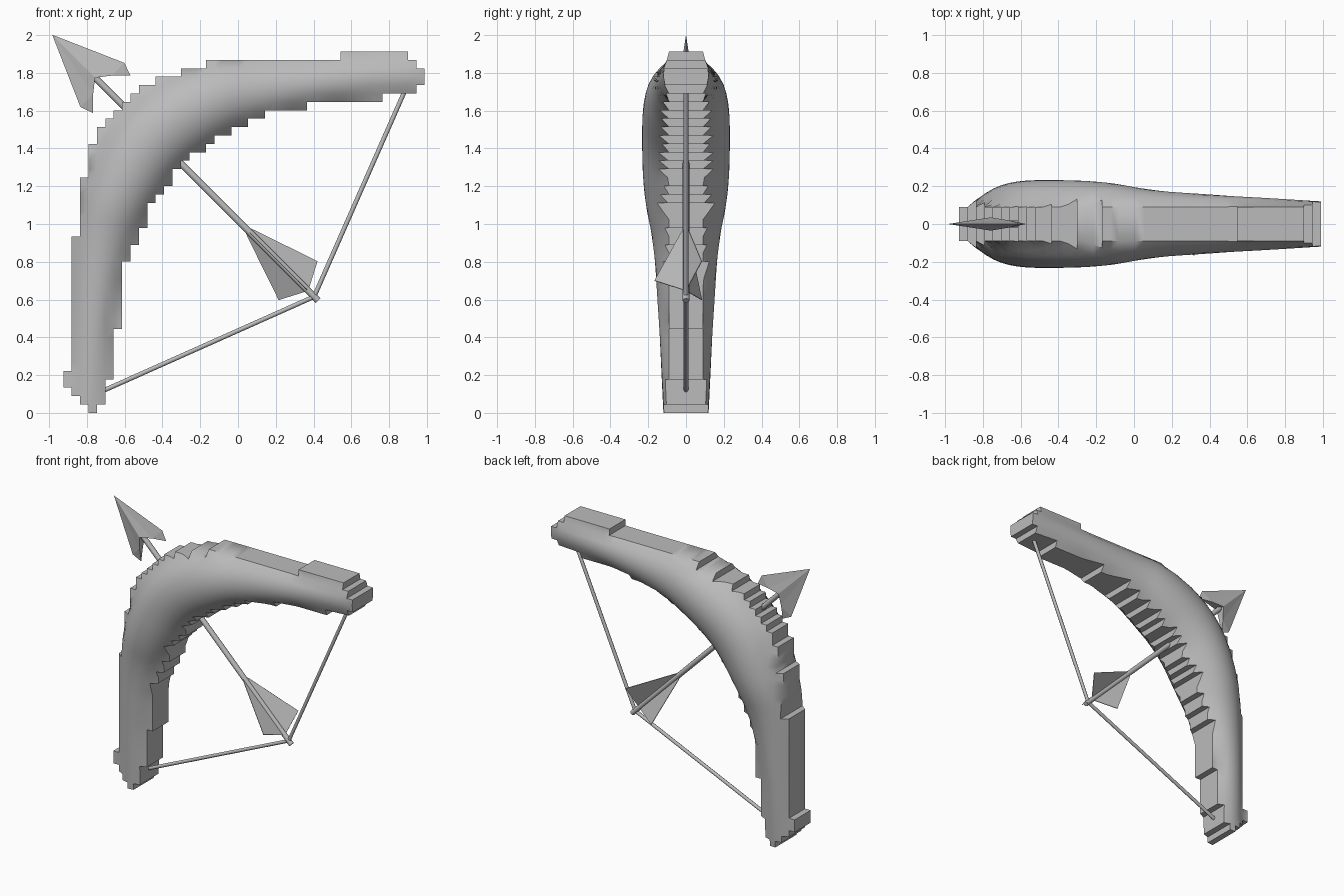
import bpy
import bmesh
from math import sqrt, sin, cos, radians
from mathutils import Vector
from mathutils.geometry import intersect_point_line

cube = bpy.data.objects.get("Cube")
if cube:
    bpy.data.objects.remove(cube, do_unlink=True)

grey = bpy.data.materials.new("plain_grey")
grey.use_nodes = True
grey.diffuse_color = (0.5, 0.5, 0.5, 1)
grey.node_tree.nodes["Principled BSDF"].inputs["Base Color"].default_value = (0.5, 0.5, 0.5, 1)


def finish(name, bm, smooth_angle=None):
    bmesh.ops.recalc_face_normals(bm, faces=bm.faces)
    mesh = bpy.data.meshes.new(name)
    bm.to_mesh(mesh)
    bm.free()
    mesh.materials.append(grey)
    obj = bpy.data.objects.new(name, mesh)
    bpy.context.collection.objects.link(obj)
    if smooth_angle:
        bpy.ops.object.select_all(action='DESELECT')
        obj.select_set(True)
        bpy.context.view_layer.objects.active = obj
        bpy.ops.object.shade_smooth_by_angle(angle=radians(smooth_angle))
    return obj


# Bow limb: stepped outline, as (first column, row) runs
CELL, COUNT, LEFT = 0.0445, 43, -0.925
TOP = [(0, 5), (1, 21), (2, 28), (3, 32), (4, 34), (5, 35), (6, 36), (7, 37),
       (8, 38), (9, 39), (11, 40), (14, 41), (17, 42), (33, 43), (41, 42), (42, 41)]
BOTTOM = [(0, 3), (1, 2), (2, 1), (3, 0), (4, 1), (5, 4), (6, 10), (7, 18),
          (8, 20), (9, 22), (10, 25), (11, 26), (12, 27), (13, 29), (14, 30),
          (15, 31), (17, 32), (18, 33), (20, 34), (22, 35), (24, 36), (29, 37),
          (38, 38), (42, 39)]


def run_value(runs, column):
    return [row for start, row in runs if start <= column][-1]


# Centre line of the limb: x, z, half thickness, half width
spine = [Vector(p) for p in (
    (-.78, 0, .12, .13), (-.77, .5, .145, .12), (-.72, .9, .17, .16),
    (-.64, 1.15, .225, .19), (-.47, 1.47, .235, .22), (-.15, 1.66, .225, .2),
    (.1, 1.71, .175, .16), (.5, 1.76, .15, .12), (.98, 1.79, .12, .13))]
for _ in range(3):
    cut = [spine[0]]
    for a, b in zip(spine, spine[1:]):
        cut += [a.lerp(b, 0.25), a.lerp(b, 0.75)]
    spine = cut + [spine[-1]]


def half_depth(x, z):
    """Rounded thickness of the limb, by distance from its centre line."""
    p, best = Vector((x, z)), None
    for a, b in zip(spine, spine[1:]):
        t = intersect_point_line(p, a.xy, b.xy)[1]
        q = a.lerp(b, min(1, max(0, t)))
        d = (p - q.xy).length
        if best is None or d < best[0]:
            best = (d, q.z, q.w)
    d, thick, width = best
    return max(0.09, thick * sqrt(max(0, 1 - (d / (1.12 * width)) ** 2)))


filled = {(i, j) for i in range(COUNT)
          for j in range(run_value(BOTTOM, i), run_value(TOP, i))}
bm = bmesh.new()
corners = {}


def corner(i, j, side):
    key = (i, j, side)
    if key not in corners:
        x, z = LEFT + i * CELL, j * CELL
        corners[key] = bm.verts.new((x, side * half_depth(x, z), z))
    return corners[key]


for i, j in sorted(filled):
    ring = [(i, j), (i + 1, j), (i + 1, j + 1), (i, j + 1)]
    for side in (-1, 1):
        bm.faces.new([corner(*c, side) for c in ring])
    # walls where the neighbouring cell is empty
    for k, step in enumerate([(0, -1), (1, 0), (0, 1), (-1, 0)]):
        if (i + step[0], j + step[1]) not in filled:
            a, b = ring[k], ring[(k + 1) % 4]
            bm.faces.new([corner(*a, -1), corner(*b, -1), corner(*b, 1), corner(*a, 1)])
finish("bow_limb", bm, 42)


# Arrow space: u along the arrow, v across it, y towards the back
AXIS_V = 0.72


def arrow_point(u, v, y=0):
    v += AXIS_V
    return Vector(((v - u) / sqrt(2), y, (v + u) / sqrt(2)))


def rod(name, start, end, radius, sides=8):
    bm = bmesh.new()
    bmesh.ops.create_cone(bm, cap_ends=True, segments=sides, radius1=radius,
                          radius2=radius, depth=(end - start).length)
    turn = (end - start).to_track_quat('Z', 'Y')
    for v in bm.verts:
        v.co = turn @ v.co + (start + end) / 2
    return finish(name, bm, 50)


# Shaft and the two halves of the string
rod("arrow_shaft", arrow_point(.12, 0), arrow_point(1.85, 0), 0.018)
nock = arrow_point(.15, 0)
rod("upper_string", nock, Vector((.89, 0, 1.72)), 0.012)
rod("lower_string", nock, Vector((-.73, 0, .11)), 0.012)

# Arrowhead: ridged blade with swept barbs
bm = bmesh.new()
tip = bm.verts.new(arrow_point(2.111, 0))
ridge = [bm.verts.new(arrow_point(1.79, 0, y)) for y in (-.035, .035)]
bm.faces.new
for side in (-1, 1):
    edge = bm.verts.new(arrow_point(1.735, side * .165))
    barb = bm.verts.new(arrow_point(1.665, side * .14))
    notch = [bm.verts.new(arrow_point(1.735, side * .07, y)) for y in (-.02, .02)]
    for r, n in zip(ridge, notch):
        bm.faces.new((tip, r, n))
        bm.faces.new((tip, n, edge))
        bm.faces.new((n, barb, edge))
    bm.faces.new((ridge[0], notch[0], notch[1], ridge[1]))
    bm.faces.new((notch[0], barb, notch[1]))
finish("arrow_head", bm)

# Three feather vanes around the tail
for name, angle in (("front_vane", -90), ("upper_vane", 30), ("lower_vane", 150)):
    bm = bmesh.new()
    c, s = cos(radians(angle)), sin(radians(angle))
    loop = [(.66, .012), (.62, .03), (.27, .167), (.2, .012)]
    layers = []
    for shift in (-.002, .002):
        layers.append([bm.verts.new(arrow_point(u, r * c - shift * s, r * s + shift * c))
                       for u, r in loop])
        bm.faces.new(layers[-1])
    for k in range(len(loop)):
        n = (k + 1) % len(loop)
        bm.faces.new((layers[0][k], layers[0][n], layers[1][n], layers[1][k]))
    finish(name, bm)
